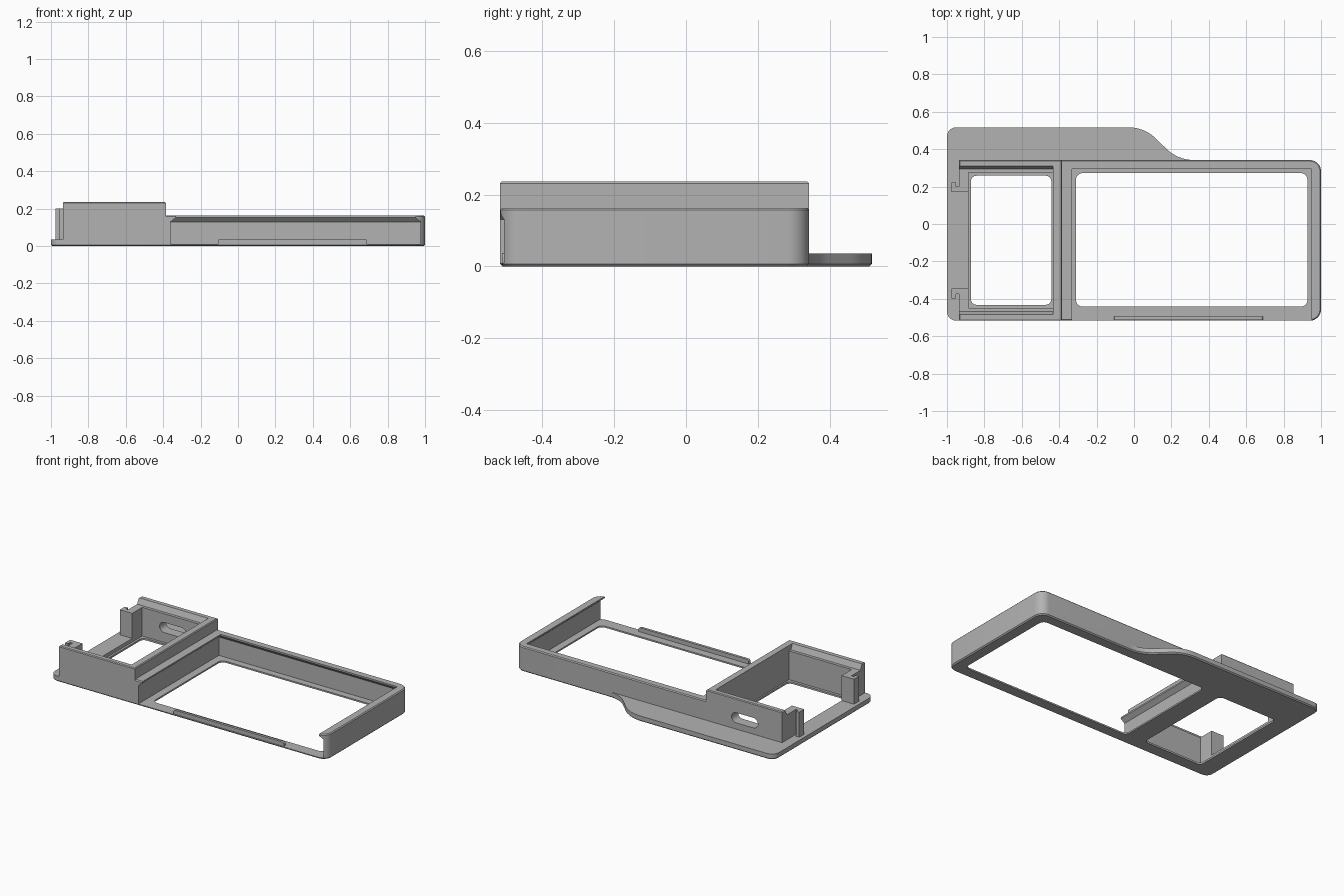
import bpy, bmesh, math

if "Cube" in bpy.data.objects:
    bpy.data.objects.remove(bpy.data.objects["Cube"])

FRONT, BACK, FLANGE = -0.517, 0.342, 0.517   # main y positions
MID = (FRONT + BACK) / 2

grey = bpy.data.materials.new("plain grey")
grey.diffuse_color = (0.45, 0.45, 0.45, 1)
grey.use_nodes = True
grey.node_tree.nodes["Principled BSDF"].inputs["Base Color"].default_value = grey.diffuse_color


def arc(cx, cy, r, a0, a1, n=8):
    """Points on an arc, angles in degrees."""
    angles = [math.radians(a0 + (a1 - a0) * i / n) for i in range(n + 1)]
    return [(cx + r * math.cos(a), cy + r * math.sin(a)) for a in angles]


def rounded(x0, x1, y0, y1, r):
    return (arc(x1 - r, y0 + r, r, -90, 0) + arc(x1 - r, y1 - r, r, 0, 90)
            + arc(x0 + r, y1 - r, r, 90, 180) + arc(x0 + r, y0 + r, r, 180, 270))


def make(name, bm):
    bmesh.ops.recalc_face_normals(bm, faces=bm.faces)
    mesh = bpy.data.meshes.new(name)
    bm.to_mesh(mesh)
    bm.free()
    ob = bpy.data.objects.new(name, mesh)
    bpy.context.collection.objects.link(ob)
    mesh.materials.append(grey)
    return ob


def prism(name, pts, lo, hi, axis="z", low_bevel=0, high_bevel=0):
    """Extrude a closed outline along z or y, optionally chamfering the end rims."""
    place = (lambda a, b, t: (a, b, t)) if axis == "z" else (lambda a, b, t: (a, t, b))
    bm = bmesh.new()
    rings = [[bm.verts.new(place(a, b, t)) for a, b in pts] for t in (lo, hi)]
    caps = [bm.faces.new(r) for r in rings]
    n = len(pts)
    for i in range(n):
        j = (i + 1) % n
        bm.faces.new((rings[0][i], rings[0][j], rings[1][j], rings[1][i]))
    bmesh.ops.recalc_face_normals(bm, faces=bm.faces)
    rims = [list(c.edges) for c in caps]
    for rim, size in zip(rims, (low_bevel, high_bevel)):
        if size:
            bmesh.ops.bevel(bm, geom=rim, offset=size, segments=1, affect="EDGES")
    return make(name, bm)


def stack(name, layers):
    """Loft through rectangles given as (z, x0, x1, y0, y1)."""
    bm = bmesh.new()
    rings = [[bm.verts.new(p) for p in ((x0, y0, z), (x1, y0, z), (x1, y1, z), (x0, y1, z))]
             for z, x0, x1, y0, y1 in layers]
    bm.faces.new(rings[0])
    bm.faces.new(rings[-1])
    for lower, upper in zip(rings, rings[1:]):
        for i in range(4):
            j = (i + 1) % 4
            bm.faces.new((lower[i], lower[j], upper[j], upper[i]))
    return make(name, bm)


def combine(ob, tool, operation):
    mod = ob.modifiers.new("combine", "BOOLEAN")
    mod.operation, mod.object, mod.solver = operation, tool, "EXACT"
    bpy.context.view_layer.objects.active = ob
    bpy.ops.object.modifier_apply(modifier=mod.name)
    bpy.data.objects.remove(tool)


# Base plate with the side flange and its S-shaped end
r = 0.21
plate = (arc(-0.95, FRONT + 0.05, 0.05, 180, 270) + arc(0.94, FRONT + 0.06, 0.06, -90, 0)
         + arc(0.94, BACK - 0.06, 0.06, 0, 90)
         + arc(0.32, BACK + r, r, 270, 225)
         + arc(-0.03, FLANGE - r, r, 45, 90)
         + arc(-0.95, FLANGE - 0.05, 0.05, 90, 180))
case = prism("case", plate, 0, 0.036, low_bevel=0.007)

# Long low section and short tall section
low = ([(-0.5, BACK), (-0.5, FRONT)] + arc(0.94, FRONT + 0.06, 0.06, -90, 0)
       + arc(0.94, BACK - 0.06, 0.06, 0, 90))
combine(case, prism("low_section", low, 0.02, 0.163, high_bevel=0.006), "UNION")
tall = [(-0.936, FRONT), (-0.386, FRONT), (-0.386, BACK), (-0.936, BACK)]
combine(case, prism("tall_section", tall, 0.02, 0.236, high_bevel=0.005), "UNION")

# Large tray, open at the front, with an undercut lip
combine(case, stack("large_tray", [
    (0.01, -0.36, 0.975, -0.8, 0.317), (0.13, -0.36, 0.975, -0.8, 0.317),
    (0.153, -0.332, 0.948, -0.8, 0.295), (0.3, -0.332, 0.948, -0.8, 0.295)]), "DIFFERENCE")

# Small tray, open at the left, with a ledge for a sliding cover
def span(half):
    return MID - half, MID + half

combine(case, stack("small_tray", [
    (0.012, -0.886, -0.432, *span(0.362)), (0.036, -0.886, -0.432, *span(0.362)),
    (0.036, -1.2, -0.432, *span(0.362)), (0.2, -1.2, -0.432, *span(0.362)),
    (0.2, -1.2, -0.432, *span(0.381)), (0.236, -1.2, -0.432, *span(0.397)),
    (0.3, -1.2, -0.432, *span(0.397))]), "DIFFERENCE")

# Windows through the floor and the slot in the back wall
for name, pts in (("large_window", rounded(-0.31, 0.927, -0.442, 0.272, 0.035)),
                  ("small_window", rounded(-0.872, -0.442, -0.432, 0.258, 0.03))):
    combine(case, prism(name, pts, -0.1, 0.1), "DIFFERENCE")
combine(case, prism("slot", rounded(-0.76, -0.57, 0.077, 0.143, 0.032), 0.2, 0.45, "y"),
        "DIFFERENCE")

# Notched posts on both sides of the left opening
post = [(-0.975, 0.17), (-0.886, 0.17), (-0.886, 0.2745), (-0.936, 0.2745),
        (-0.936, 0.2), (-0.953, 0.2), (-0.953, 0.222), (-0.975, 0.222)]
prism("back_post", post, 0.034, 0.2)
prism("front_post", [(x, 2 * MID - y) for x, y in post], 0.034, 0.2)

# Retaining rail along the open front edge
rail = rounded(-0.108, 0.69, 0.002, 0.037, 0.012)
prism("front_rail", rail, -0.512, -0.495, "y")

for ob in bpy.context.scene.objects:
    ob.select_set(True)
bpy.context.view_layer.objects.active = case
bpy.ops.object.shade_smooth_by_angle(angle=math.radians(30))
